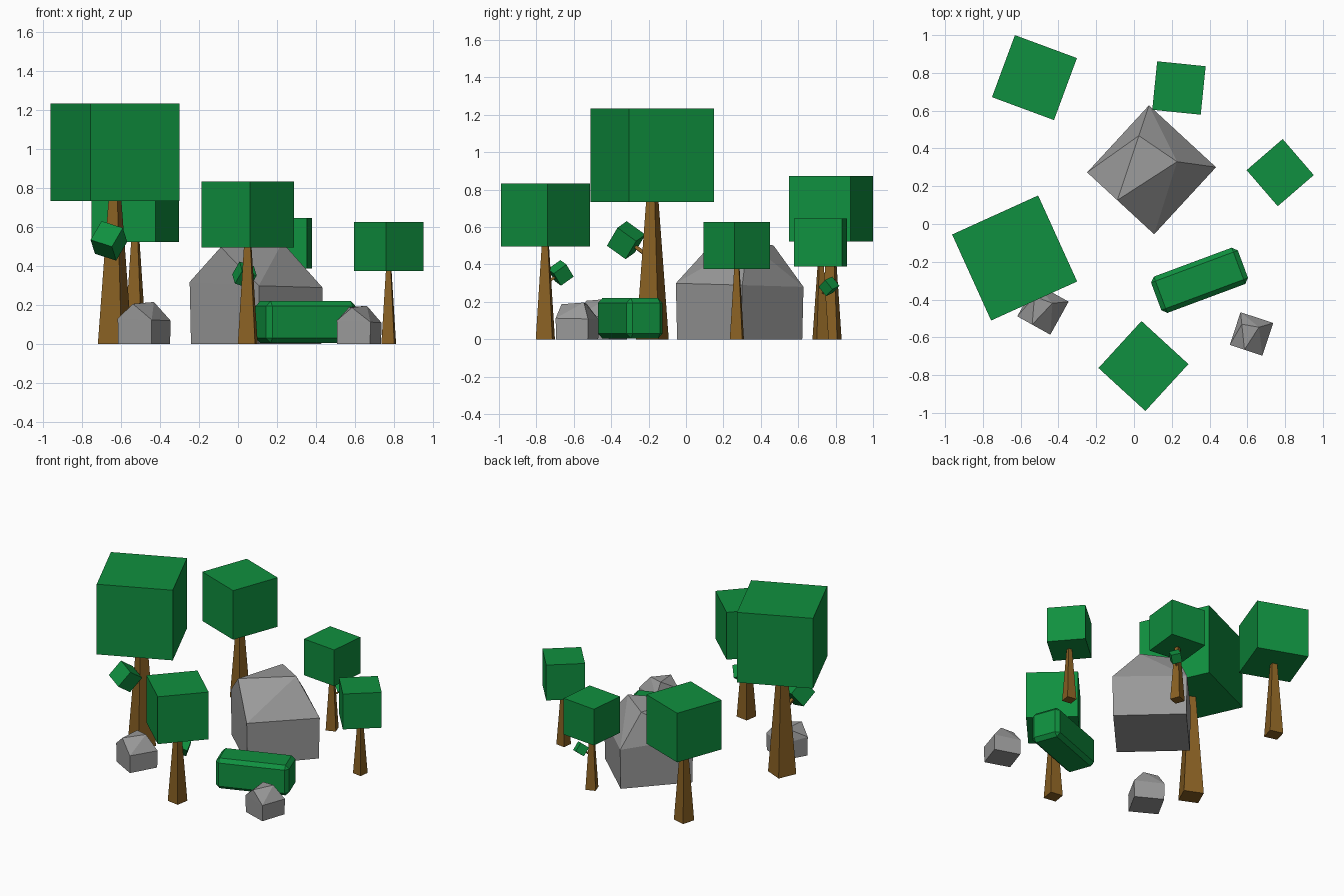
import bpy, bmesh, math
from mathutils import Matrix, Vector

if "Cube" in bpy.data.objects:
    bpy.data.objects.remove(bpy.data.objects["Cube"])

def material(name, rgb):
    m = bpy.data.materials.new(name)
    m.diffuse_color = (*rgb, 1)
    m.use_nodes = True
    m.node_tree.nodes["Principled BSDF"].inputs["Base Color"].default_value = m.diffuse_color
    return m

LEAF = material("leaf green", (0.005, 0.28, 0.05))
BARK = material("bark brown", (0.25, 0.118, 0.017))
STONE = material("stone grey", (0.32, 0.32, 0.32))

def finish(name, bm, mat, matrix):
    bmesh.ops.recalc_face_normals(bm, faces=bm.faces)
    me = bpy.data.meshes.new(name)
    bm.to_mesh(me)
    bm.free()
    me.materials.append(mat)
    ob = bpy.data.objects.new(name, me)
    ob.matrix_world = matrix
    bpy.context.collection.objects.link(ob)
    return ob

def box(name, size, mat, matrix, bevel=0):
    bm = bmesh.new()
    bmesh.ops.create_cube(bm, size=1)
    bmesh.ops.scale(bm, vec=size, verts=bm.verts)
    if bevel:
        bmesh.ops.bevel(bm, geom=bm.edges[:], offset=bevel, segments=1,
                        affect='EDGES', profile=0.5)
    return finish(name, bm, mat, matrix)

def post(name, r1, r2, start, direction, length, roll):
    """Square tapered post running from start along direction."""
    bm = bmesh.new()
    bmesh.ops.create_cone(bm, cap_ends=True, segments=4, radius1=r1, radius2=r2, depth=length,
                          matrix=Matrix.Translation((0, 0, length / 2))
                          @ Matrix.Rotation(math.radians(45 + roll), 4, 'Z'))
    q = Vector((0, 0, 1)).rotation_difference(direction).to_matrix().to_4x4()
    return finish(name, bm, BARK, Matrix.Translation(start) @ q)

def tree(name, x, y, size, z0, leaf_angle, trunk_angle, twig=None, roll=0):
    rz = Matrix.Rotation(math.radians(leaf_angle), 4, 'Z')
    box(name + "_foliage", (size,) * 3, LEAF, Matrix.Translation((x, y, z0 + size / 2)) @ rz)
    post(name + "_trunk", size * 0.188, size * 0.07, Vector((x, y, 0)), Vector((0, 0, 1)),
         z0 + 0.01, trunk_angle)
    if twig:
        # side twig carrying a small leaf cube, tilted upward from the trunk
        end = Vector(twig)
        flat = Vector((end.x - x, end.y - y, 0))
        d = (flat.normalized() + Vector((0, 0, 0.7))).normalized()
        start = end - d * (flat.length / d.xy.length)
        post(name + "_twig", size * 0.03, size * 0.025, start, d, (end - start).length, 0)
        rot = (d.to_track_quat('Y', 'Z').to_matrix().to_4x4()
               @ Matrix.Rotation(math.radians(roll), 4, 'Y'))
        box(name + "_twig_leaves", (size * 0.25,) * 3, LEAF, Matrix.Translation(end) @ rot)

# Trees
tree("large_tree", -0.632, -0.18, 0.5, 0.735, 24.4, -24, (-0.663, -0.32, 0.53), -20)
tree("front_tree", 0.05, -0.752, 0.337, 0.497, 47.5, -9, (0.033, -0.67, 0.355), 20)
tree("back_left_tree", -0.527, 0.775, 0.35, 0.523, -20.3, -15)
tree("back_tree", 0.238, 0.72, 0.258, 0.389, -5.8, 20, (0.292, 0.765, 0.283), 20)
tree("right_tree", 0.774, 0.272, 0.252, 0.375, 40.8, -8)

# Rocks: one faceted hull shape, scaled and turned
ROCK = [(-.5, -.5, .66), (.5, -.5, .62), (.5, .5, .6), (-.5, .5, .58),
        (-.05, -.5, 1.03), (.145, .255, 1.08), (-.356, .18, 1.04),
        (-.49, -.49, 0), (.49, -.49, 0), (.49, .49, 0), (-.49, .49, 0)]

def rock(name, x, y, size, angle):
    bm = bmesh.new()
    for p in ROCK:
        bm.verts.new(Vector(p) * size)
    bmesh.ops.convex_hull(bm, input=bm.verts)
    finish(name, bm, STONE, Matrix.Translation((x, y, 0))
           @ Matrix.Rotation(math.radians(angle), 4, 'Z'))

rock("large_rock", 0.093, 0.287, 0.483, -42.7)
rock("left_small_rock", -0.482, -0.45, 0.2, -29)
rock("right_small_rock", 0.622, -0.582, 0.182, -18.3)

# Hedge: chamfered block
box("hedge", (0.49, 0.205, 0.215), LEAF, Matrix.Translation((0.347, -0.298, 0.1125))
    @ Matrix.Rotation(math.radians(20.4), 4, 'Z'), 0.025)
